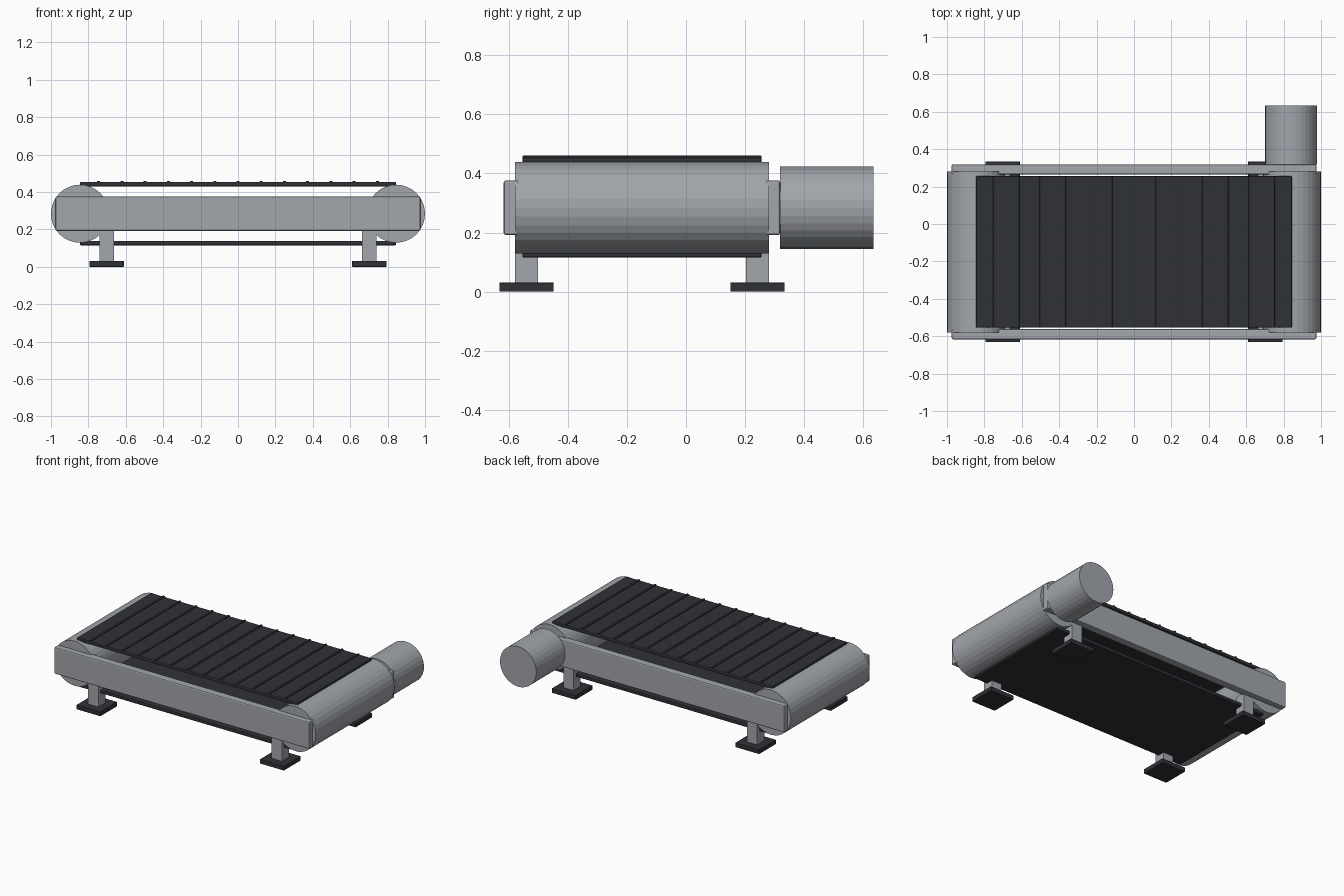
import bpy, math

if "Cube" in bpy.data.objects:
    bpy.data.objects.remove(bpy.data.objects["Cube"])

rubber = bpy.data.materials.new("dark_rubber")
rubber.diffuse_color = (0.028, 0.031, 0.037, 1)
rubber.use_nodes = True
rubber.node_tree.nodes["Principled BSDF"].inputs["Base Color"].default_value = rubber.diffuse_color
metal = bpy.data.materials.new("grey_metal")
metal.diffuse_color = (0.36, 0.38, 0.41, 1)
metal.use_nodes = True
metal.node_tree.nodes["Principled BSDF"].inputs["Base Color"].default_value = metal.diffuse_color


def box(name, x, y, z, mat, bevel=0.0):
    """Box from (min, max) ranges on each axis."""
    bpy.ops.mesh.primitive_cube_add(size=1, location=[sum(r) / 2 for r in (x, y, z)])
    ob = bpy.context.object
    ob.name = name
    ob.scale = [r[1] - r[0] for r in (x, y, z)]
    bpy.ops.object.transform_apply(location=False, rotation=False, scale=True)
    ob.data.materials.append(mat)
    if bevel:
        m = ob.modifiers.new("soft_edge", 'BEVEL')
        m.width = bevel
        m.segments = 2
    return ob


def drum(name, x, z, radius, y):
    """Cylinder lying along y."""
    bpy.ops.mesh.primitive_cylinder_add(
        vertices=32, radius=radius, depth=y[1] - y[0],
        location=(x, sum(y) / 2, z), rotation=(math.pi / 2, 0, 0))
    ob = bpy.context.object
    ob.name = name
    ob.data.materials.append(metal)
    return ob


MID_Y = -0.149          # centreline of the conveyor bed

# End rollers
for side, s in (("left", -1), ("right", 1)):
    drum(side + "_roller", s * 0.845, 0.284, 0.155, (MID_Y - 0.43, MID_Y + 0.43))

# Drive motor behind the right roller
drum("motor", 0.84, 0.284, 0.139, (0.318, 0.634))

# Upper and lower belt runs
belt_y = (MID_Y - 0.405, MID_Y + 0.405)
box("upper_belt", (-0.845, 0.845), belt_y, (0.43, 0.454), rubber, 0.006)
box("lower_belt", (-0.845, 0.845), belt_y, (0.115, 0.139), rubber, 0.006)

# Cross ribs on the belt
for i in range(13):
    x = -0.745 + i * 1.49 / 12
    box(f"belt_rib_{i + 1}", (x - 0.008, x + 0.008), belt_y, (0.445, 0.46), rubber, 0.003)

# Side rails, legs and feet
for end, t in (("front", -1), ("back", 1)):
    y = MID_Y + t * 0.4405
    box(end + "_rail", (-0.975, 0.975), (y - 0.0275, y + 0.0275), (0.191, 0.377), metal, 0.008)
    for side, s in (("left", -1), ("right", 1)):
        x, y = s * 0.702, MID_Y + t * 0.391
        box(f"{end}_{side}_leg", (x - 0.039, x + 0.039), (y - 0.039, y + 0.039), (0.005, 0.2), metal)
        box(f"{end}_{side}_foot", (x - 0.092, x + 0.092), (y - 0.092, y + 0.092), (0, 0.031), rubber, 0.003)
